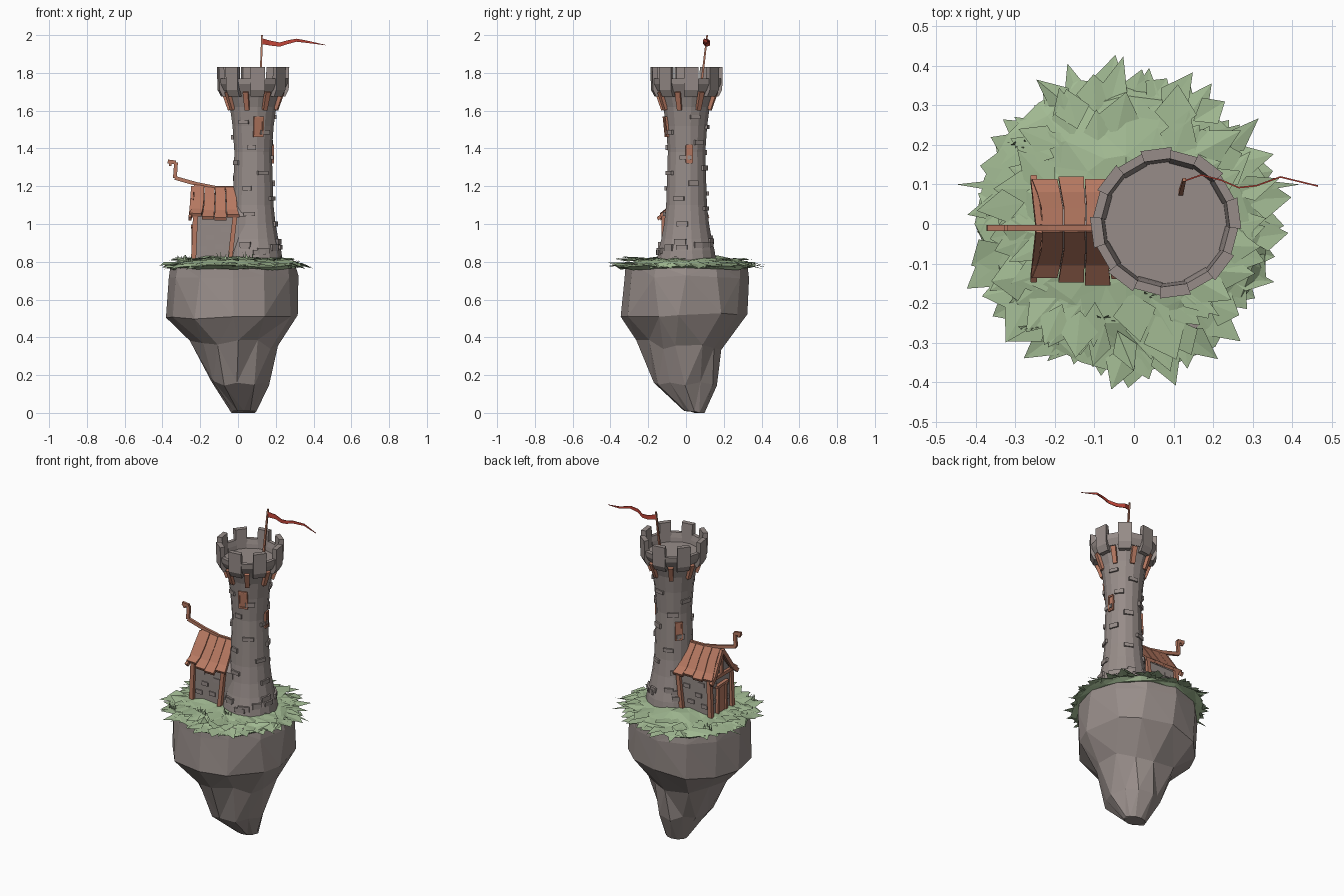
import bpy, bmesh, math, random
from mathutils import Vector as V

if "Cube" in bpy.data.objects:
    bpy.data.objects.remove(bpy.data.objects["Cube"])

random.seed(4)
R = random.uniform

def material(name, col):
    m = bpy.data.materials.new(name)
    m.diffuse_color = (*col, 1)
    m.use_nodes = True
    m.node_tree.nodes["Principled BSDF"].inputs["Base Color"].default_value = m.diffuse_color
    return m

STONE = material("grey stone", (0.31, 0.265, 0.25))
WOOD = material("warm wood", (0.47, 0.19, 0.12))
GRASS = material("pale grass", (0.36, 0.49, 0.29))
RED = material("flag red", (0.55, 0.06, 0.04))

class Part:
    """Collects polygons for one named object."""
    def __init__(self, name, mat):
        self.name, self.mat, self.v, self.f = name, mat, [], []

    def poly(self, *pts):
        n = len(self.v)
        self.v += [tuple(p) for p in pts]
        self.f.append(list(range(n, n + len(pts))))

    def loft(self, loops, caps=True):
        n, k = len(self.v), len(loops[0])
        for lp in loops:
            self.v += [tuple(p) for p in lp]
        for i in range(len(loops) - 1):
            for j in range(k):
                a, b = n + i * k + j, n + i * k + (j + 1) % k
                self.f.append([a, b, b + k, a + k])
        if caps:
            self.f.append([n + j for j in range(k)][::-1])
            self.f.append([n + (len(loops) - 1) * k + j for j in range(k)])

    def beam(self, a, b, w, d, side=(0, 1, 0), taper=1.0):
        # box from a to b; w along 'side', d across it
        a, b = V(a), V(b)
        t = (b - a).normalized()
        s = V(side)
        s = (s - t * s.dot(t)).normalized()
        u = t.cross(s)
        sq = [(-1, -1), (1, -1), (1, 1), (-1, 1)]
        self.loft([[p + s * (i * w * k / 2) + u * (j * d * k / 2) for i, j in sq]
                   for p, k in ((a, 1), (b, taper))])

    def done(self, triangulate=False):
        me = bpy.data.meshes.new(self.name)
        me.from_pydata(self.v, [], self.f)
        bm = bmesh.new()
        bm.from_mesh(me)
        if triangulate:
            bmesh.ops.triangulate(bm, faces=bm.faces[:])
        bmesh.ops.recalc_face_normals(bm, faces=bm.faces[:])
        bm.to_mesh(me)
        bm.free()
        me.materials.append(self.mat)
        ob = bpy.data.objects.new(self.name, me)
        bpy.context.collection.objects.link(ob)

# Floating rock: irregular rings given by z and x / y extents
rock = Part("floating_rock", STONE)
N, loops = 12, []
for z, x0, x1, y0, y1, j in [(.785, -.36, .305, -.32, .325, .005), (.72, -.372, .315, -.33, .33, .006),
                             (.51, -.375, .318, -.335, .322, .012), (.36, -.24, .215, -.255, .20, .018),
                             (.16, -.148, .155, -.172, .155, .01), (.01, -.035, .098, -.01, .098, 0)]:
    lp = []
    for i in range(N):
        a = math.tau * (i + (R(-.2, .2) if j > .01 else 0)) / N
        lp.append(((x0 + x1) / 2 + math.cos(a) * (x1 - x0) / 2 + R(-j, j),
                   (y0 + y1) / 2 + math.sin(a) * (y1 - y0) / 2 + R(-j, j),
                   z + R(-j, j) * 1.6 - (.01 if z < .02 and 0 < i < 7 else 0)))
    loops.append(lp)
rock.loft(loops)
rock.done(True)

# Grass mound and ragged leaf fringe
grass = Part("grass_mound", GRASS)
loops = []
for r, z in [(.33, .762), (.365, .775), (.32, .795), (.25, .812), (.16, .825), (.05, .83)]:
    loops.append([(-.02 + math.cos(a) * (r + q), math.sin(a) * (r + q), z + R(-.009, .009))
                  for a, q in [(math.tau * i / 20, R(-.02, .02)) for i in range(20)]])
grass.loft(loops)
grass.done(True)

leaves = Part("grass_leaves", GRASS)
def leaf(a, r, length, w, z, dz):
    # flat folded blade pointing outwards
    a2 = a + R(-.4, .4)
    c = V((-.022 + math.cos(a) * r, math.sin(a) * r, z))
    d, s = V((math.cos(a2), math.sin(a2), 0)), V((-math.sin(a2), math.cos(a2), 0))
    tip = c + d * length + V((0, 0, dz))
    root = c - d * .05 + V((0, 0, .005))
    l, r_ = c + s * w / 2 + V((0, 0, R(-.008, .006))), c - s * w / 2 + V((0, 0, R(-.008, .006)))
    leaves.poly(root, l, tip)
    leaves.poly(root, tip, r_)
for i in range(62):
    a = math.tau * i / 62 + R(-.04, .04)
    leaf(a, R(.32, .36), R(.035, .085), R(.06, .11), R(.775, .797), R(-.025, .004))
for i in range(70):
    leaf(R(0, math.tau), R(.2, .32), R(.05, .09), R(.06, .12), R(.806, .818), R(-.012, .012))
leaves.done()

blades = Part("grass_blades", GRASS)
for x, y, z in [(-.27, -.26, .8), (.05, -.18, .81), (-.08, -.24, .81), (-.3, .2, .8)]:
    for i in range(5):
        p = V((x + (i - 2) * .011, y + R(-.005, .005), z))
        blades.poly(p, p + V((.01, 0, 0)), p + V((R(-.015, .02), R(-.01, .01), R(.03, .05))))
for x, s in ((-.36, -1), (.33, 1)):
    blades.poly((x, .085, .78), (x, .11, .78), (x + s * .09, .1, .767))
blades.done()

# Tower shaft
CX, CY, S = .08, .003, 16
PROFILE = [(.16, .79), (.15, .86), (.135, .92), (.12, 1.0), (.109, 1.1), (.105, 1.22), (.1, 1.38),
           (.11, 1.52), (.124, 1.62), (.14, 1.67), (.162, 1.715)]

def at(a, r, z):
    return V((CX + math.cos(a) * r, CY + math.sin(a) * r, z))

def radius(z):
    for (r0, z0), (r1, z1) in zip(PROFILE, PROFILE[1:]):
        if z0 <= z <= z1:
            return r0 + (r1 - r0) * (z - z0) / (z1 - z0)

shaft = Part("tower_shaft", STONE)
shaft.loft([[at(math.tau * (i + .5) / S, r * 1.01, z) for i in range(S)] for r, z in PROFILE])
shaft.done()

# Battlement: 16 wedges, tall merlons alternating with low gaps
crown = Part("battlement", STONE)
PHASE = math.radians(7.5)
for i in range(S):
    tall = i % 2 == 0
    zb, zt, ro = (1.675, 1.832, .192) if tall else (1.705, 1.77, .185)
    h = math.tau / S * .53
    a = math.tau * i / S + PHASE
    rows = [(zb, .13 if tall else .15, ro - .022), (zb + .035, .155, ro - .003), (zt, .163, ro)]
    crown.loft([[at(a - h, r0, z), at(a - h, r1, z), at(a + h, r1, z), at(a + h, r0, z)] for z, r0, r1 in rows])
crown.done()

# Wooden brackets under the battlement gaps
br = Part("tower_brackets", WOOD)
for i in range(8):
    a = math.tau * (i + .5) / 8 + PHASE + R(-.04, .04)
    t = (-math.sin(a), math.cos(a), 0)
    br.beam(at(a, .126, 1.605), at(a, .158, 1.70), .024, .02, t, 1.2)
br.done()

# Raised bricks on the tower
bricks = Part("tower_bricks", STONE)
def brick(a, z, w, h):
    r, t = radius(z), V((-math.sin(a), math.cos(a), 0))
    c = at(a, r * .98, z)
    bricks.beam(c - t * w / 2, c + t * w / 2, h, .02, (0, 0, 1))
for i in range(17):
    brick(i * 2.4 + R(-.2, .2), R(.84, .95), R(.045, .07), R(.025, .035))
for i in range(22):
    brick(i * 2.4 + R(-.3, .3), 1.0 + i * .027, R(.04, .065), R(.02, .03))
bricks.done()

# Tower windows: panel with four frame bars
win = Part("tower_windows", WOOD)
for deg, z, w, h in [(-75, 1.515, .046, .1), (8, 1.37, .03, .09), (140, 1.28, .036, .1)]:
    a = math.radians(deg)
    t, u = V((-math.sin(a), math.cos(a), 0)), V((0, 0, h / 2))
    lo, hi = at(a, radius(z - h / 2), z - h / 2), at(a, radius(z + h / 2), z + h / 2)
    win.beam(lo, hi, w, .004, t)
    for s in (-1, 1):
        win.beam(lo + t * s * w / 2, hi + t * s * w / 2, .008, .014, t)
    for p in (lo, hi):
        win.beam(p - t * w * .58, p + t * w * .58, .01, .016, (0, 0, 1))
win.done()

# House walls, extruded gable profile along x
house = Part("house_walls", STONE)
gable = [(-.105, .79), (.085, .79), (.09, 1.04), (.05, 1.09), (-.01, 1.165), (-.07, 1.09), (-.11, 1.04)]
house.loft([[(x, y, z) for y, z in gable] for x in (-.228, .04)])
house.done()

hb = Part("house_bricks", STONE)
for s in (-.107, .088):
    for x, z in [(-.19, .87), (-.15, .93), (-.1, .88), (-.07, .97), (-.17, 1.0)]:
        hb.beam((x - .02, s, z), (x + .022, s, z), .024, .014, (0, 0, 1))
for y, z in [(-.07, .88), (.06, .9), (-.06, .97), (.05, 1.0)]:
    hb.beam((-.229, y - .018, z), (-.229, y + .018, z), .024, .014, (0, 0, 1))
hb.done()

# Timber posts, door and gable boards
tim = Part("house_timbers", WOOD)
for s in (-.112, .092):
    tim.beam((-.236, s, .79), (-.225, s, 1.05), .026, .026)
    tim.beam((-.045, s * 1.05, .79), (-.015, s * 1.05, 1.05), .024, .024)
tim.beam((-.235, -.12, 1.045), (-.235, .1, 1.045), .02, .02, (0, 0, 1))
tim.beam((-.235, -.01, 1.04), (-.235, -.01, 1.18), .018, .018)
tim.done()
door = Part("house_door", WOOD)
door.beam((-.231, -.01, .8), (-.231, -.01, .98), .07, .008)
for s in (-1, 1):
    door.beam((-.236, -.01 + s * .042, .79), (-.236, -.01 + s * .036, .985), .014, .02)
door.beam((-.237, -.065, .99), (-.237, .045, .985), .016, .024, (0, 0, 1))
door.done()

# Roof: curved planks, uneven at the eaves
roof = Part("roof_planks", WOOD)
P = 4
for side in (-1, 1):
    for i in range(P):
        rows, lift, drop = [], R(0, .008), R(-.01, .01)
        for d, z, x0, x1 in [(0, 1.182, -.232, -.01), (.045, 1.12, -.234, -.005),
                             (.085, 1.062, -.245, .0), (.126 + drop, 1.03 - drop, -.258, .01)]:
            w = (x1 - x0) / P
            xa, xb = x0 + w * i, x0 + w * (i + 1) - .003
            y, o = -.012 + side * d, side * .008
            zz = [z + lift + .12 * max(0, -x - .12) * (1 - d * 6) for x in (xa, xb)]
            rows.append([(xa, y, zz[0] - .008), (xb, y, zz[1] - .008),
                         (xb, y + o, zz[1] + .008), (xa, y + o, zz[0] + .008)])
        roof.loft(rows)
    # bargeboard on the open gable
    prev = None
    for d, z in [(0, 1.195), (.045, 1.127), (.085, 1.064), (.128, 1.028)]:
        p = V((-.24 - d * .11, -.012 + side * d, z))
        if prev:
            roof.beam(prev, p, .016, .024, (1, 0, 0))
        prev = p
roof.done()

# Ridge beam sweeping up to a hooked finial
ridge = Part("ridge_beam", WOOD)
path = [(0, 1.19), (-.12, 1.192), (-.22, 1.212), (-.334, 1.244), (-.328, 1.326), (-.372, 1.331)]
for (x0, z0), (x1, z1) in zip(path, path[1:]):
    ridge.beam((x0, -.01, z0), (x1, -.01, z1), .015, .02)
ridge.beam((-.358, -.01, 1.33), (-.358, -.01, 1.308), .014, .014)
ridge.done()

# Flag pole and tapering wavy pennant
pole = Part("flag_pole", WOOD)
pole.beam((.118, .078, 1.71), (.127, .112, 2.0), .012, .012, (1, 0, 0), .7)
pole.done()
flag = Part("pennant", RED)
pts = [(.125, .108, 1.968, .016), (.17, .124, 1.958, .013), (.22, .111, 1.95, .011), (.265, .092, 1.963, .01),
       (.31, .097, 1.973, .008), (.37, .119, 1.964, .006), (.465, .096, 1.947, .001)]
flag.loft([[(x, y - .002, z - h), (x, y + .002, z - h), (x, y + .002, z + h), (x, y - .002, z + h)] for x, y, z, h in pts])
flag.done()
